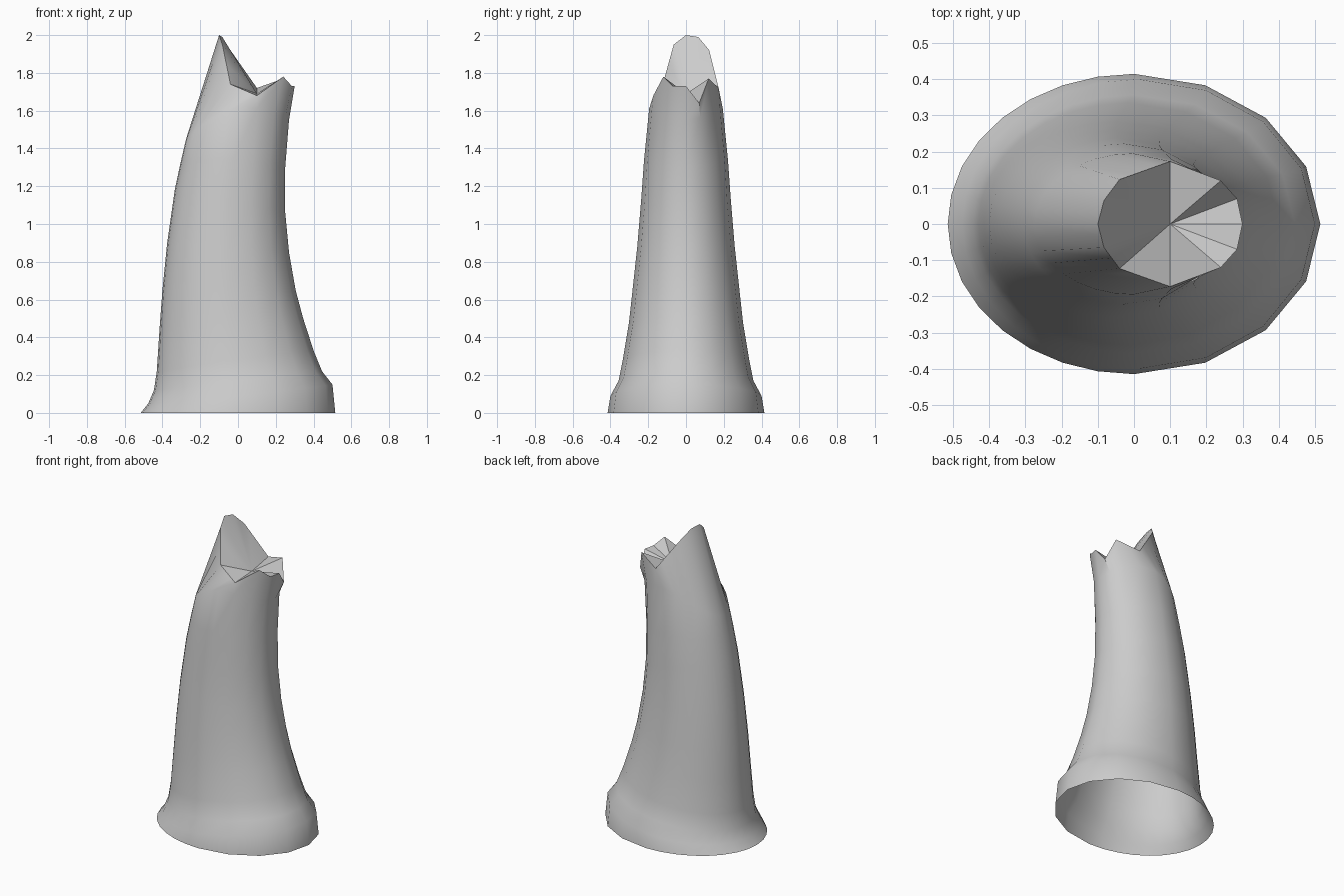
import bpy, bmesh, math

if "Cube" in bpy.data.objects:
    bpy.data.objects.remove(bpy.data.objects["Cube"])

# Section rings: left x, left z, right x, right z, half depth, mid z
RINGS = [
    (-.515, 0, .515, 0, .415, 0),
    (-.475, .05, .50, .15, .40, .09),
    (-.445, .12, .445, .22, .357, .17),
    (-.43, .22, .40, .33, .335, .28),
    (-.415, .45, .345, .50, .303, .47),
    (-.40, .65, .305, .65, .283, .65),
    (-.375, .90, .27, .85, .258, .88),
    (-.335, 1.18, .25, 1.06, .237, 1.13),
    (-.305, 1.32, .25, 1.30, .222, 1.34),
    (-.275, 1.45, .27, 1.55, .195, 1.61),
]

# Broken rim: angle in degrees, x, y, z
RIM = [
    (0, .30, 0, 1.73), (22.5, .285, .07, 1.64), (45, .24, .12, 1.77),
    (90, .10, .173, 1.72), (135, -.04, .123, 1.92), (157.5, -.083, .065, 1.99),
    (180, -.10, 0, 2.0), (202.5, -.083, -.065, 1.95), (225, -.04, -.123, 1.74),
    (270, .10, -.173, 1.68), (315, .24, -.12, 1.78), (337.5, .285, -.07, 1.73),
    (360, .30, 0, 1.73),
]

# Columns are finer on the left half
ANGLES = ([i * 22.5 for i in range(4)] + [90 + i * 11.25 for i in range(16)]
          + [270 + i * 22.5 for i in range(4)])


def ring_point(ring, deg):
    xl, zl, xr, zr, half, zm = ring
    c, s = math.cos(math.radians(deg)), math.sin(math.radians(deg))
    x = (xl + xr) / 2 + (xr - xl) / 2 * c
    z = zm + (zr - zl) / 2 * c + ((zl + zr) / 2 - zm) * c * c
    return x, half * s, z


def rim_point(deg):
    for a, b in zip(RIM, RIM[1:]):
        if a[0] <= deg <= b[0]:
            t = (deg - a[0]) / (b[0] - a[0])
            return [p + (q - p) * t for p, q in zip(a[1:], b[1:])]


bm = bmesh.new()
# Curved tapering wall, open underneath
loops = [[bm.verts.new(ring_point(r, a)) for a in ANGLES] for r in RINGS]
loops.append([bm.verts.new(rim_point(a)) for a in ANGLES])
n = len(ANGLES)
for low, high in zip(loops, loops[1:]):
    for i in range(n):
        j = (i + 1) % n
        bm.faces.new((low[i], low[j], high[j], high[i]))

# Jagged broken end fanned to a sunken centre
centre = bm.verts.new((.10, 0, 1.69))
top = loops[-1]
for i in range(n):
    bm.faces.new((top[i], top[(i + 1) % n], centre))

mesh = bpy.data.meshes.new("broken_tusk")
bm.to_mesh(mesh)
bm.free()
tusk = bpy.data.objects.new("broken_tusk", mesh)
bpy.context.collection.objects.link(tusk)
bpy.context.view_layer.objects.active = tusk
tusk.select_set(True)
bpy.ops.object.shade_smooth_by_angle(angle=math.radians(40))
